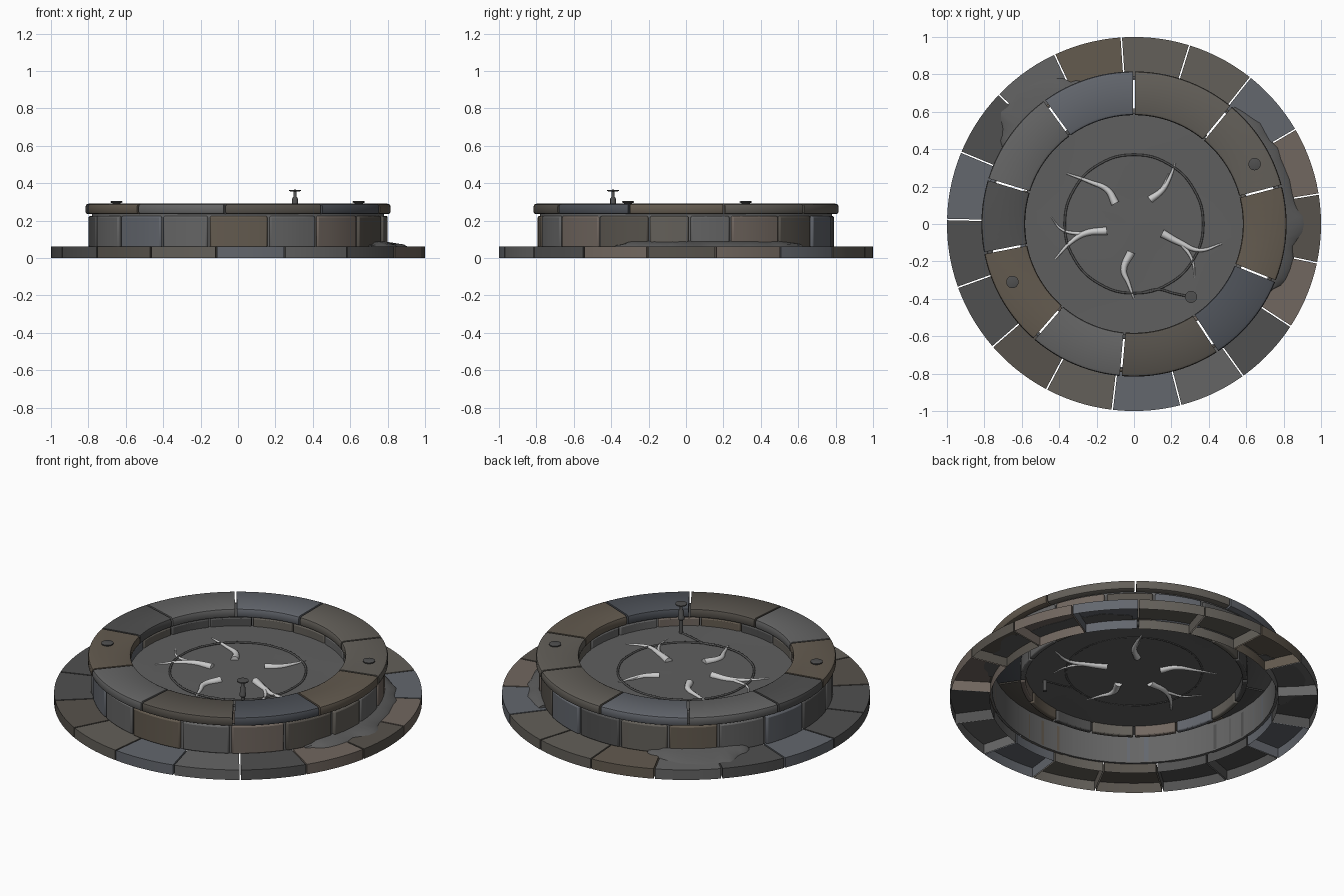
import bpy, bmesh, math, random
from math import sin, cos, radians, pi

if "Cube" in bpy.data.objects:
    bpy.data.objects.remove(bpy.data.objects["Cube"])

random.seed(4)

# --- materials
PAL = {
    "slate": (.125, .135, .155), "grey": (.13, .13, .13), "warm": (.125, .115, .10),
    "brown": (.125, .103, .078), "tan": (.165, .135, .115), "dark": (.08, .08, .08),
    "umber": (.095, .085, .072), "navy": (.075, .083, .098), "floor": (.115, .115, .115),
    "moss": (.105, .105, .105), "metal": (.08, .08, .08), "wood": (.75, .75, .75),
}
MATS = {}
for key, c in PAL.items():
    m = bpy.data.materials.new(key)
    m.diffuse_color = (*c, 1)
    m.use_nodes = True
    m.node_tree.nodes["Principled BSDF"].inputs["Base Color"].default_value = m.diffuse_color
    MATS[key] = m


def finish(name, bm, mat, bevel=0, angle=35):
    bmesh.ops.recalc_face_normals(bm, faces=bm.faces)
    me = bpy.data.meshes.new(name)
    bm.to_mesh(me)
    bm.free()
    ob = bpy.data.objects.new(name, me)
    bpy.context.collection.objects.link(ob)
    me.materials.append(MATS[mat])
    if bevel:
        b = ob.modifiers.new("bevel", 'BEVEL')
        b.width, b.segments, b.limit_method, b.angle_limit = bevel, 2, 'ANGLE', radians(40)
    bpy.context.view_layer.objects.active = ob
    ob.select_set(True)
    bpy.ops.object.shade_smooth_by_angle(angle=radians(angle))
    ob.select_set(False)
    return ob


def stone(name, a0, a1, prof, gap, mat, bevel=0, step=3, bottom=True):
    """Sweep an (r, z) section between two angles, leaving a constant-width joint.
    The last profile edge is the underside."""
    bm = bmesh.new()
    n = max(2, round((a1 - a0) / step))
    rows = []
    for i in range(n + 1):
        row = []
        for r, z in prof:
            s, e = radians(a0) + gap / 2 / r, radians(a1) - gap / 2 / r
            t = s + (e - s) * i / n
            row.append(bm.verts.new((r * cos(t), r * sin(t), z)))
        rows.append(row)
    m = len(prof)
    for p, q in zip(rows, rows[1:]):
        for k in range(m if bottom else m - 1):
            bm.faces.new((p[k], p[(k + 1) % m], q[(k + 1) % m], q[k]))
    bm.faces.new(rows[0])
    bm.faces.new(rows[-1])
    return finish(name, bm, mat, bevel)


def box(r0, r1, z0, z1):
    return [(r1, z0), (r1, z1), (r0, z1), (r0, z0)]


def lathe(name, prof, mat, loc=(0, 0), seg=24, closed=False):
    """Spin an (r, z) profile round a vertical axis."""
    bm = bmesh.new()
    rings = []
    for r, z in prof:
        if r == 0:
            rings.append([bm.verts.new((*loc, z))] * seg)
        else:
            rings.append([bm.verts.new((loc[0] + r * cos(2 * pi * i / seg),
                                        loc[1] + r * sin(2 * pi * i / seg), z)) for i in range(seg)])
    pairs = list(zip(rings, rings[1:])) + ([(rings[-1], rings[0])] if closed else [])
    for a, b in pairs:
        for i in range(seg):
            j = (i + 1) % seg
            bm.faces.new(list(dict.fromkeys((a[i], a[j], b[j], b[i]))))
    return finish(name, bm, mat)


def tube(name, pts, radii, mat, cyclic=False, res=3):
    """Tapered round tube through points."""
    cu = bpy.data.curves.new(name, 'CURVE')
    cu.dimensions, cu.bevel_depth, cu.bevel_resolution = '3D', 1, res
    cu.use_fill_caps, cu.resolution_u = True, 6
    sp = cu.splines.new('BEZIER')
    sp.bezier_points.add(len(pts) - 1)
    sp.use_cyclic_u = cyclic
    for bp, p, r in zip(sp.bezier_points, pts, radii):
        bp.co, bp.radius = p, r
        bp.handle_left_type = bp.handle_right_type = 'AUTO'
    ob = bpy.data.objects.new(name, cu)
    bpy.context.collection.objects.link(ob)
    cu.materials.append(MATS[mat])
    return ob


# --- paving ring, stones open underneath
pave = ("tan slate warm warm brown grey dark slate dark dark umber warm slate grey dark tan umber").split()
for i, c in enumerate(pave):
    a = 9.2 + i * 360 / 17
    stone(f"paving_stone_{i+1}", a, a + 360 / 17, box(.785, 1, 0, .06), .008, c, bottom=False)

# --- outer wall stones
cuts = [-143, -121, -101.5, -78, -58, -36, -14.5, 1.4, 17.5, 38.7, 58, 78, 98, 118, 138, 158, 178, 198, 217]
tones = "slate grey brown grey tan umber warm grey tan umber slate dark warm brown grey slate dark grey".split()
for i, c in enumerate(tones):
    r = .797 + random.uniform(-.008, .005)
    stone(f"wall_stone_{i+1}", cuts[i], cuts[i + 1], box(.77, r, .055, .225), .012, c, .01, 5)

# --- backing shell behind the wall
lathe("wall_backing", [(.77, .055), (.78, .055), (.78, .234), (.77, .234)], "grey", seg=48, closed=True)

# --- inner wall stones
for i in range(16):
    c = random.choice(["slate", "grey", "warm", "brown", "tan", "dark"])
    stone(f"inner_stone_{i+1}", i * 22.5 + 5, i * 22.5 + 27.5, box(.59, .618, .125, .232), .01, c, .006, 5)

# --- cap stones with rounded long edges
caps = [-169, -131, -95, -56.8, -22, 14.5, 50.5, 90, 126, 163, 191]
ctone = "brown grey umber navy brown warm warm slate grey dark".split()
sec = [(.803, .234), (.812, .238), (.816, .247), (.816, .274), (.812, .285), (.80, .29),
       (.598, .29), (.586, .285), (.582, .274), (.582, .247), (.586, .238), (.594, .234)]
for i, c in enumerate(ctone):
    stone(f"cap_stone_{i+1}", caps[i], caps[i + 1], sec, .011, c)

# --- pit floor, gently uneven
bm = bmesh.new()
ctr = bm.verts.new((0, 0, .185))
prev = None
for r in (.1, .2, .3, .4, .5, .6):
    ring = [bm.verts.new((r * cos(2 * pi * i / 48), r * sin(2 * pi * i / 48),
                          .184 + .003 * sin(3 * 2 * pi * i / 48 + r * 9) * r)) for i in range(48)]
    for i in range(48):
        j = (i + 1) % 48
        bm.faces.new((prev[i], ring[i], ring[j], prev[j]) if prev else (ctr, ring[i], ring[j]))
    prev = ring
finish("pit_floor", bm, "floor")

# --- branches lying half sunk in the floor
Z = .185
branches = [
    ([(-.10, .11), (-.14, .18), (-.235, .225), (-.36, .27)], .022),
    ([(.085, .13), (.15, .18), (.19, .245), (.22, .325)], .02),
    ([(.145, .175), (.165, .22), (.185, .27)], .01),
    ([(-.145, -.037), (-.26, -.05), (-.34, -.1), (-.42, -.185)], .022),
    ([(-.27, -.055), (-.385, -.03), (-.445, .04)], .011),
    ([(.15, -.05), (.245, -.1), (.35, -.14), (.47, -.105)], .022),
    ([(.25, -.10), (.31, -.19), (.325, -.29)], .012),
    ([(-.015, -.15), (-.055, -.245), (-.03, -.315), (0, -.4)], .022),
]
for i, (pts, r) in enumerate(branches):
    n = len(pts) - 1
    tube(f"branch_{i+1}", [(x, y, Z) for x, y in pts],
         [r * (1 - .8 * k / n) for k in range(n + 1)], "wood")

# --- burner ring, feed pipe and valve
tube("burner_ring", [(.37 * cos(k * pi / 6), .37 * sin(k * pi / 6), .187) for k in range(12)],
     [.006] * 12, "metal", True, 2)
tube("feed_pipe", [(.05, -.366, .187), (.13, -.35, .187), (.21, -.37, .187), (.305, -.39, .187)],
     [.006] * 4, "metal", False, 2)
lathe("valve", [(0, .12), (.011, .12), (.011, .265), (.018, .27), (.018, .285), (.015, .29), (.015, .318),
                (.008, .328), (.008, .355), (.032, .357), (.032, .363), (0, .365)], "metal", (.305, -.39))

# --- studs on two cap stones
for i, p in enumerate([(.645, .32), (-.65, -.31)]):
    lathe(f"cap_stud_{i+1}", [(0, .285), (.022, .285), (.022, .294), (.033, .296), (.033, .302),
                              (.022, .305), (0, .305)], "metal", p)


# --- dirt drifts against the wall: (angle, outer radius)
def drift(name, edge):
    bm = bmesh.new()
    rows = []
    for (a, r), (b, s) in zip(edge, edge[1:]):
        for k in range(3):
            t = k / 3
            th, ro = radians(a + (b - a) * t), r + (s - r) * t + random.uniform(-.012, .012)
            ro = max(ro, .81)
            h = min(1, (ro - .8) / .06)
            rows.append([bm.verts.new((q * cos(th), q * sin(th), z)) for q, z in
                         ((.785, .055), (.788, .064 + .026 * h), (.81, .062 + .022 * h),
                          (.8 + (ro - .8) * .75, .062 + .01 * h), (ro, .056))])
    for p, q in zip(rows, rows[1:]):
        for k in range(5):
            bm.faces.new((p[k], p[(k + 1) % 5], q[(k + 1) % 5], q[k]))
    bm.faces.new(rows[0])
    bm.faces.new(rows[-1])
    finish(name, bm, "moss")


drift("dirt_drift_right", [(-28, .81), (-20, .86), (-8, .87), (0, .92), (8, .87), (20, .87), (32, .865), (42, .85), (53, .81)])
drift("dirt_drift_back_left", [(110, .81), (116, .86), (123, .93), (132, .94), (140, .93), (146, .85), (152, .81)])
